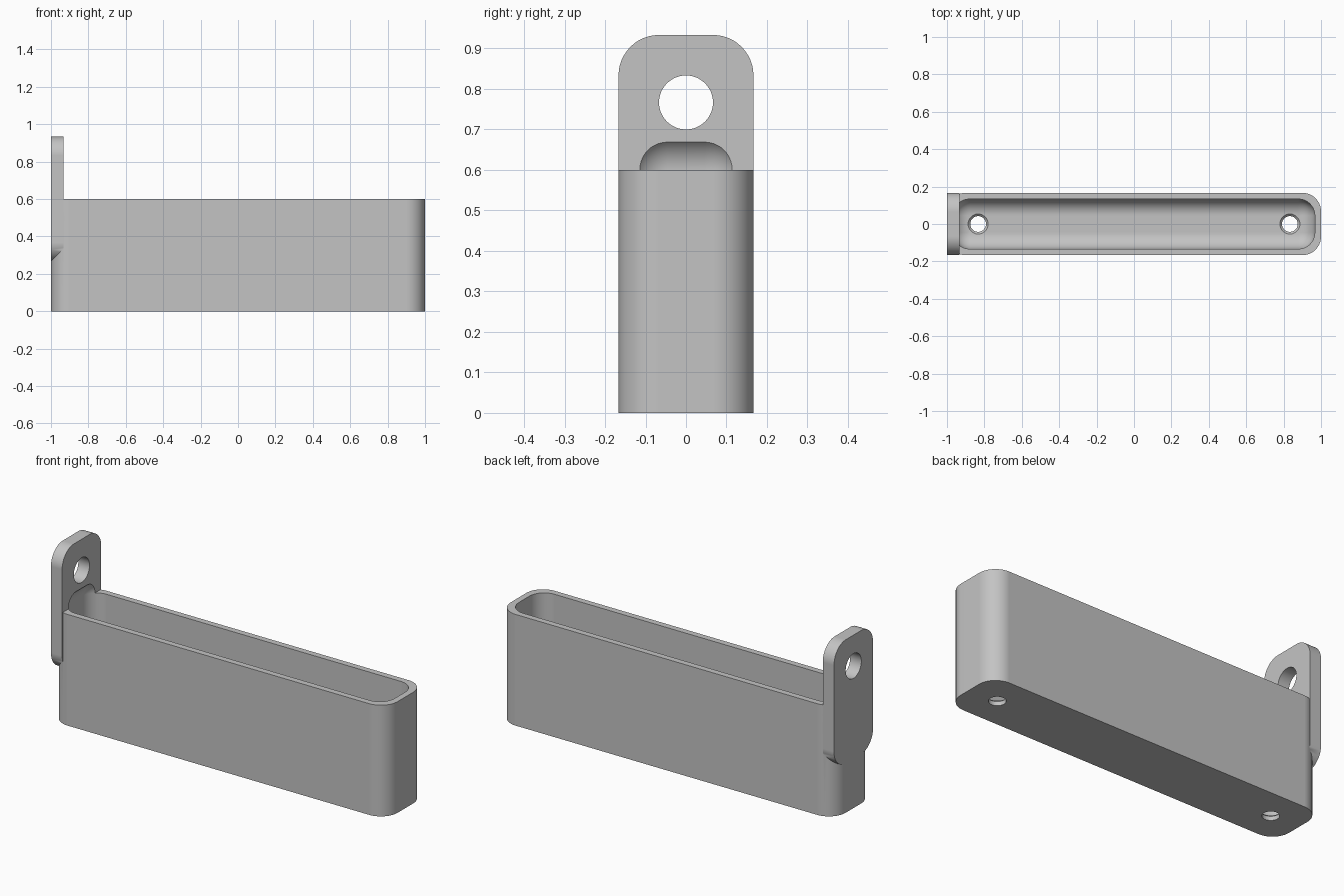
import bpy
from math import sin, cos, pi, radians

cube = bpy.data.objects.get("Cube")
if cube:
    bpy.data.objects.remove(cube, do_unlink=True)

WALL = 1 / 30
HALF_W = 5 / 30
RIM = 0.6
CAVITY_R = 0.088

grey = bpy.data.materials.new("plain grey")
grey.use_nodes = True
color = (0.55, 0.55, 0.55, 1)
grey.diffuse_color = color
grey.node_tree.nodes["Principled BSDF"].inputs["Base Color"].default_value = color


def make(name, verts, faces):
    mesh = bpy.data.meshes.new(name)
    mesh.from_pydata(verts, [], faces)
    mesh.materials.append(grey)
    obj = bpy.data.objects.new(name, mesh)
    bpy.context.collection.objects.link(obj)
    return obj


def rounded_rect(half_u, half_v, radius, steps=12):
    pts = []
    for i, (su, sv) in enumerate([(1, 1), (-1, 1), (-1, -1), (1, -1)]):
        for k in range(steps + 1):
            a = (i + k / steps) * pi / 2
            pts.append((su * (half_u - radius) + radius * cos(a),
                        sv * (half_v - radius) + radius * sin(a)))
    return pts


def circle(radius, n=48):
    return [(radius * cos(2 * pi * k / n), radius * sin(2 * pi * k / n)) for k in range(n)]


def loft(name, bottom, top, place):
    """Closed solid between two matching outlines; place(u, v, end) gives the point."""
    n = len(bottom)
    verts = [place(u, v, 0) for u, v in bottom] + [place(u, v, 1) for u, v in top]
    faces = [tuple(reversed(range(n))), tuple(range(n, 2 * n))]
    faces += [(i, (i + 1) % n, (i + 1) % n + n, i + n) for i in range(n)]
    return make(name, verts, faces)


def apply_all(obj):
    bpy.context.view_layer.objects.active = obj
    for mod in list(obj.modifiers):
        bpy.ops.object.modifier_apply(modifier=mod.name)


def combine(obj, other, operation):
    mod = obj.modifiers.new(operation, "BOOLEAN")
    mod.operation = operation
    mod.solver = "EXACT"
    mod.object = other
    apply_all(obj)
    bpy.data.objects.remove(other, do_unlink=True)


# Outer body of the tray
outline = rounded_rect(1, HALF_W, 0.1)
tray = loft("wall_tray", outline, outline, lambda u, v, e: (u, v, e * RIM))

# Upright mounting tab at one end
outline = rounded_rect(HALF_W, 1 / 3, 0.1)
tab = loft("mounting_tab", outline, outline,
           lambda u, v, e: (-1 + e * 2 * WALL, u, 0.6 + v))
combine(tray, tab, "UNION")

# Cavity with rounded edges, scooped slightly into the tab
z0, z1 = WALL, RIM + CAVITY_R
box = [(1, 1), (-1, 1), (-1, -1), (1, -1)]
cavity = loft("cavity_cutter", box, box,
              lambda u, v, e: (u * (1 - WALL), v * (HALF_W - WALL), z1 if e else z0))
bevel = cavity.modifiers.new("round", "BEVEL")
bevel.width = CAVITY_R
bevel.segments = 12
apply_all(cavity)
combine(tray, cavity, "DIFFERENCE")

# Hanging hole through the tab
ring = circle(2 / 30)
hole = loft("tab_hole_cutter", ring, ring, lambda u, v, e: (-1.1 + e * 0.3, u, 23 / 30 + v))
combine(tray, hole, "DIFFERENCE")

# Countersunk screw holes in the floor
for x in (-25 / 30, 25 / 30):
    ring = circle(0.042)
    hole = loft("screw_hole_cutter", ring, ring, lambda u, v, e: (x + u, v, e * 0.2 - 0.1))
    combine(tray, hole, "DIFFERENCE")
    sink = loft("countersink_cutter", circle(0.036), circle(0.062),
                lambda u, v, e: (x + u, v, 0.016 + e * 0.026))
    combine(tray, sink, "DIFFERENCE")

# Smooth rounds with crisp edges
bpy.ops.object.select_all(action="DESELECT")
tray.select_set(True)
bpy.context.view_layer.objects.active = tray
bpy.ops.object.shade_smooth_by_angle(angle=radians(30))
normals = tray.modifiers.new("even_shading", "WEIGHTED_NORMAL")
normals.keep_sharp = True
